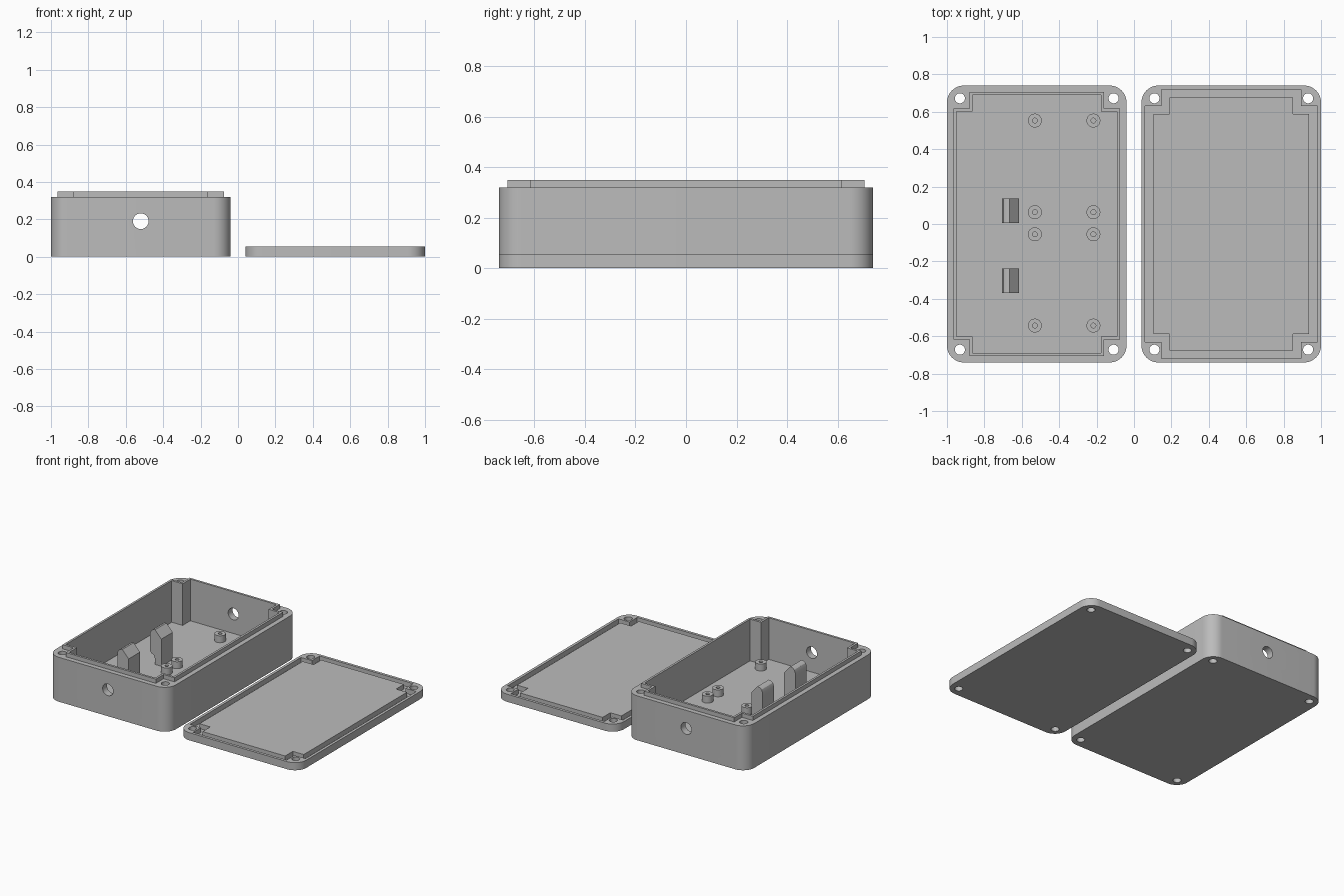
import bpy
import bmesh
from math import cos, sin, pi, radians

cube = bpy.data.objects.get("Cube")
if cube:
    bpy.data.objects.remove(cube, do_unlink=True)

grey = bpy.data.materials.new("plain grey")
grey.use_nodes = True
colour = (0.5, 0.5, 0.5, 1)
grey.diffuse_color = colour
grey.node_tree.nodes["Principled BSDF"].inputs["Base Color"].default_value = colour

BOX_X, LID_X = -0.52, 0.52
FLOOR, RIM, LIP, LID = 0.05, 0.32, 0.35, 0.055


def prism(name, outline, low, high, axis="z"):
    """Extrude a closed outline along z, or an (x, z) outline along y."""
    bm = bmesh.new()
    place = (lambda a, b, h: (a, b, h)) if axis == "z" else (lambda a, b, h: (a, h, b))
    face = bm.faces.new([bm.verts.new(place(a, b, low)) for a, b in outline])
    move = place(0, 0, high - low)
    new = bmesh.ops.extrude_face_region(bm, geom=[face])["geom"]
    bmesh.ops.translate(bm, vec=move, verts=[v for v in new if isinstance(v, bmesh.types.BMVert)])
    bmesh.ops.recalc_face_normals(bm, faces=bm.faces)
    mesh = bpy.data.meshes.new(name)
    bm.to_mesh(mesh)
    bm.free()
    mesh.materials.append(grey)
    obj = bpy.data.objects.new(name, mesh)
    bpy.context.collection.objects.link(obj)
    return obj


def combine(obj, tool, operation="DIFFERENCE"):
    tool.hide_render = True
    mod = obj.modifiers.new("combine", "BOOLEAN")
    mod.operation, mod.solver, mod.object = operation, "EXACT", tool
    bpy.context.view_layer.objects.active = obj
    bpy.ops.object.modifier_apply(modifier=mod.name)
    bpy.data.objects.remove(tool, do_unlink=True)


def smooth(obj):
    bpy.ops.object.select_all(action="DESELECT")
    obj.select_set(True)
    bpy.context.view_layer.objects.active = obj
    bpy.ops.object.shade_smooth_by_angle(angle=radians(30))


def circle(x, y, r, n=32):
    return [(x + r * cos(2 * pi * i / n), y + r * sin(2 * pi * i / n)) for i in range(n)]


def rounded(cx, w=0.48, d=0.74, r=0.09, n=12):
    points = []
    for q, (sx, sy) in enumerate([(1, 1), (-1, 1), (-1, -1), (1, -1)]):
        for i in range(n + 1):
            a = (q + i / n) * pi / 2
            points.append((cx + sx * (w - r) + r * cos(a), sy * (d - r) + r * sin(a)))
    return points


def notched(cx, grow):
    """Rectangle with square corner notches, offset outward by grow."""
    w, d, nw, nd = (v + grow for v in (0.43, 0.69, 0.343, 0.602))
    quarter = [(w, nd), (nw, nd), (nw, d)]
    points = []
    for sx, sy in [(1, 1), (-1, 1), (-1, -1), (1, -1)]:
        part = quarter if sx * sy > 0 else quarter[::-1]
        points += [(cx + sx * x, sy * y) for x, y in part]
    return points


def corner_holes(obj, cx):
    for sx in (-1, 1):
        for sy in (-1, 1):
            combine(obj, prism("cutter", circle(cx + sx * 0.411, sy * 0.672, 0.027), -0.1, 0.5))


# Box body with raised lip, cavity and holes
box = prism("box_body", rounded(BOX_X), 0, RIM)
combine(box, prism("lip", notched(BOX_X, 0.016), RIM - 0.1, LIP), "UNION")
combine(box, prism("cutter", notched(BOX_X, 0), FLOOR, 0.5))
corner_holes(box, BOX_X)
combine(box, prism("cutter", circle(BOX_X, 0.19, 0.042), -1, 1, "y"))
smooth(box)

# Lid plate with a groove that takes the lip
lid = prism("lid", rounded(LID_X), 0, LID)
groove = prism("cutter", notched(LID_X, 0.03), 0.02, 0.1)
combine(groove, prism("cutter_core", notched(LID_X, -0.014), -0.1, 0.2))
combine(lid, groove)
corner_holes(lid, LID_X)
smooth(lid)

# Hollow board standoffs
for x in (-0.53, -0.217):
    for y in (0.553, 0.063, -0.055, -0.543):
        post = prism("standoff", circle(x, y, 0.037), FLOOR - 0.005, 0.1)
        combine(post, prism("cutter", circle(x, y, 0.013, 20), FLOOR, 0.2))
        smooth(post)

# Snap clips: post, overhanging hook and sloped back
hook = [(-0.615, FLOOR - 0.005), (-0.615, 0.245), (-0.665, 0.3), (-0.682, 0.297),
        (-0.697, 0.286), (-0.705, 0.265), (-0.705, 0.14), (-0.695, 0.125),
        (-0.675, 0.115), (-0.667, 0.095), (-0.667, FLOOR - 0.005)]
for y in (0.005, -0.368):
    smooth(prism("snap_clip", hook, y, y + 0.13, "y"))
